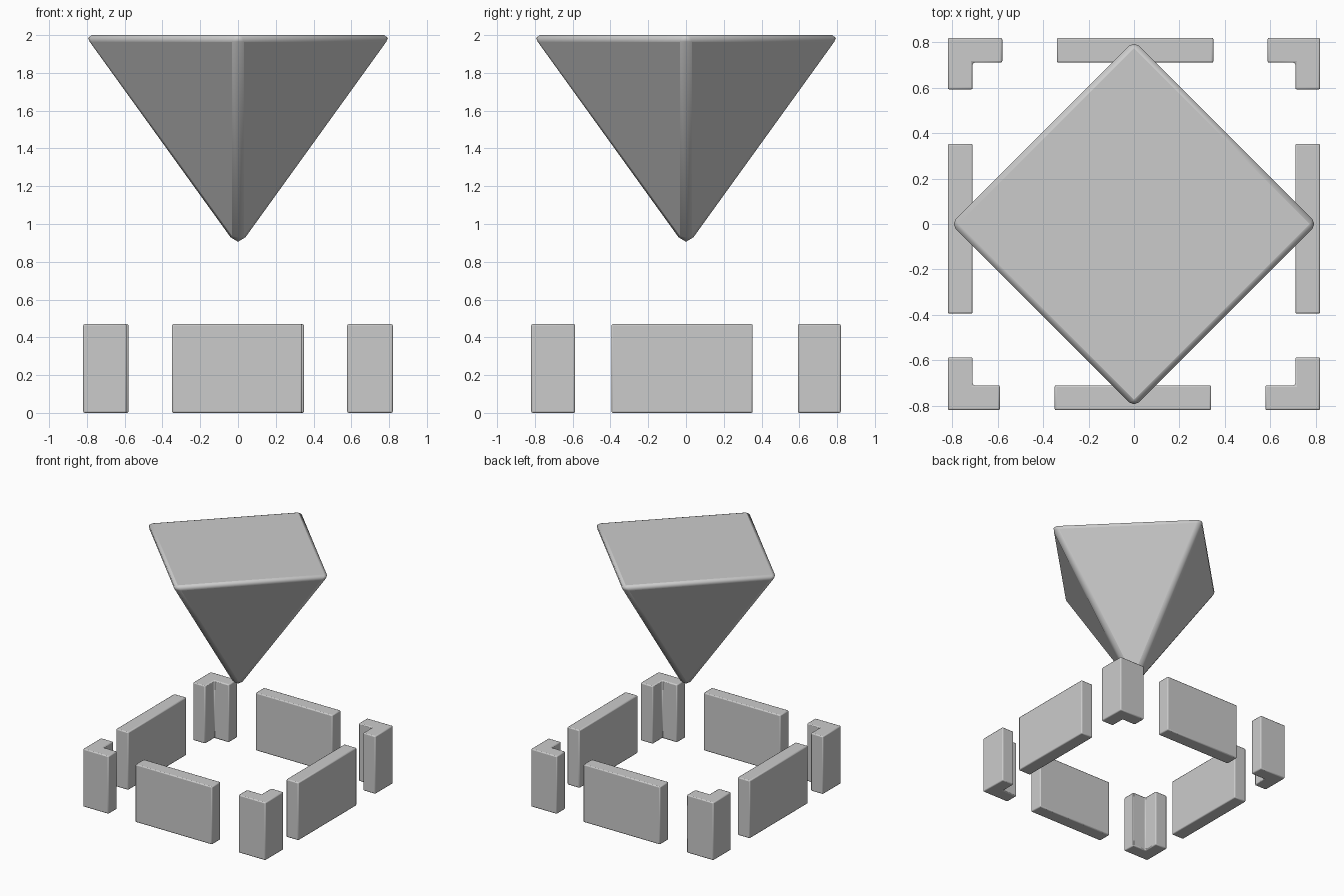
import bpy, bmesh, math

if "Cube" in bpy.data.objects:
    bpy.data.objects.remove(bpy.data.objects["Cube"])

T = 0.11      # wall thickness
H = 0.47      # wall height
E = 0.82      # outer half size


def prism(name, outline, height, bevel):
    """Extrude a counter-clockwise plan outline upward from the floor."""
    bm = bmesh.new()
    face = bm.faces.new([bm.verts.new((x, y, 0)) for x, y in outline])
    ext = bmesh.ops.extrude_face_region(bm, geom=[face])
    bmesh.ops.translate(bm, vec=(0, 0, height),
                        verts=[v for v in ext["geom"] if isinstance(v, bmesh.types.BMVert)])
    return finish(name, bm, bevel)


def finish(name, bm, width):
    bmesh.ops.recalc_face_normals(bm, faces=bm.faces)
    mesh = bpy.data.meshes.new(name)
    bm.to_mesh(mesh)
    bm.free()
    ob = bpy.data.objects.new(name, mesh)
    bpy.context.collection.objects.link(ob)
    mod = ob.modifiers.new("Bevel", "BEVEL")
    mod.width, mod.segments, mod.limit_method = width, 2, "ANGLE"
    mod.angle_limit = math.radians(20)
    bpy.ops.object.select_all(action="DESELECT")
    ob.select_set(True)
    bpy.context.view_layer.objects.active = ob
    bpy.ops.object.shade_smooth_by_angle(angle=math.radians(30))
    return ob


# straight wall panels
for name, x0, x1, y0, y1 in (
        ("left_wall", -E, -E + T, -0.395, 0.353),
        ("right_wall", E - T, E, -0.395, 0.353),
        ("back_wall", -0.34, 0.35, E - T, E),
        ("front_wall", -0.35, 0.34, -E, -E + T)):
    prism(name, [(x0, y0), (x1, y0), (x1, y1), (x0, y1)], H, 0.008)

# L-shaped corner posts: direction signs and leg lengths
for name, sx, sy, lx, ly in (
        ("back_left_corner", -1, 1, 0.24, 0.228),
        ("back_right_corner", 1, 1, 0.232, 0.228),
        ("front_left_corner", -1, -1, 0.23, 0.233),
        ("front_right_corner", 1, -1, 0.242, 0.233)):
    leg = [(0, 0), (lx, 0), (lx, T), (T, T), (T, ly), (0, ly)]
    prism(name, [(sx * (E - a), sy * (E - b)) for a, b in leg], H, 0.008)

# inverted pyramid floating above the walls
bm = bmesh.new()
R = 0.83
apex = bm.verts.new((0, 0, 0.85))
rim = [bm.verts.new((R * x, R * y, 2)) for x, y in ((1, 0), (0, 1), (-1, 0), (0, -1))]
bm.faces.new(rim)
for i in range(4):
    bm.faces.new((apex, rim[(i + 1) % 4], rim[i]))
finish("inverted_pyramid", bm, 0.04)
